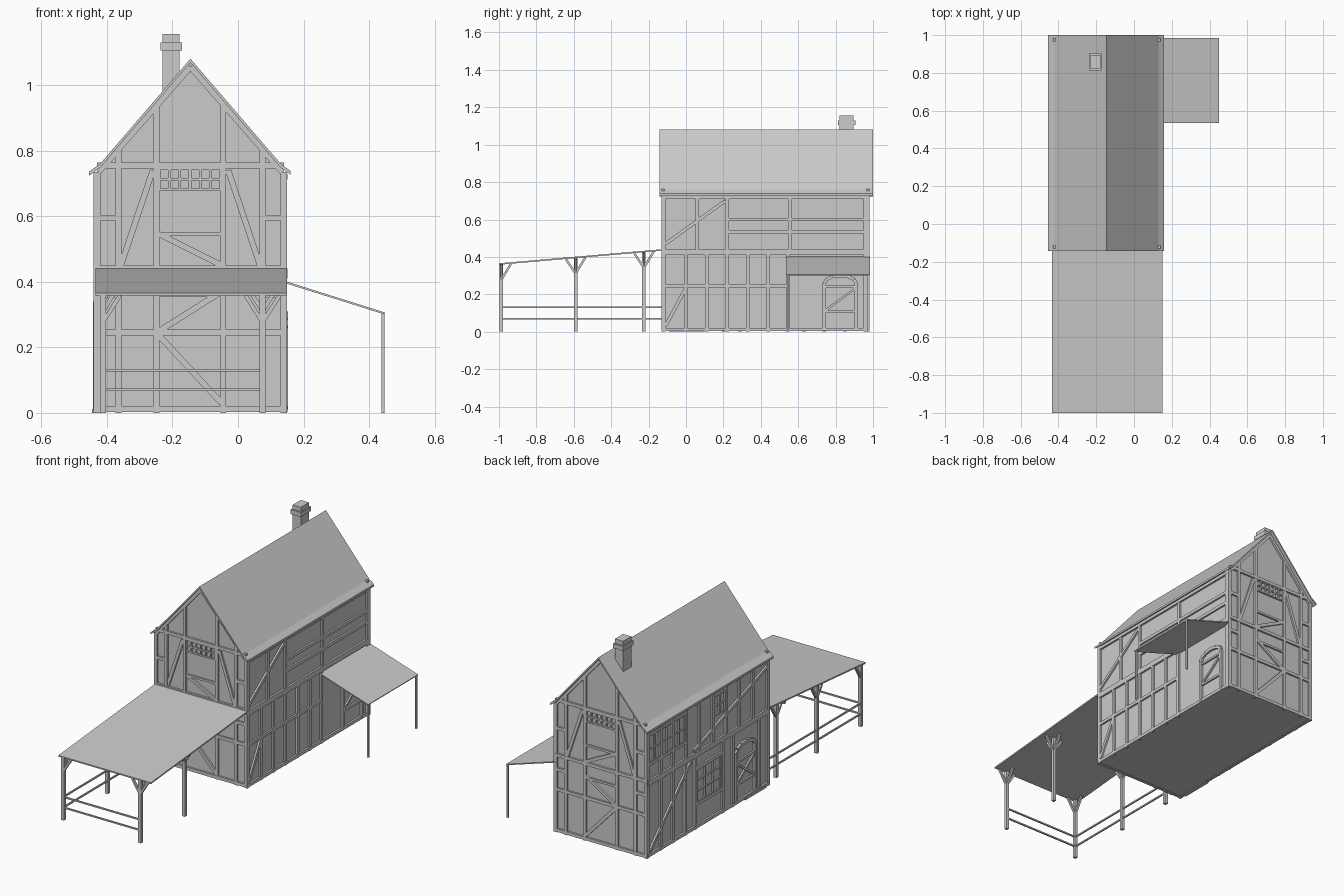
import bpy, bmesh, math
from mathutils import Vector, Matrix

if "Cube" in bpy.data.objects:
    bpy.data.objects.remove(bpy.data.objects["Cube"])

CX = -0.145  # ridge line


def finish(name, bm):
    bmesh.ops.recalc_face_normals(bm, faces=bm.faces)
    me = bpy.data.meshes.new(name)
    bm.to_mesh(me)
    bm.free()
    ob = bpy.data.objects.new(name, me)
    bpy.context.collection.objects.link(ob)
    return ob


def add_box(bm, lo, hi):
    lo, hi = Vector(lo), Vector(hi)
    m = Matrix.Translation((lo + hi) / 2) @ Matrix.Diagonal((*(hi - lo), 1))
    bmesh.ops.create_cube(bm, size=1, matrix=m)


def add_bar(bm, a, b, w, d, n):
    """Bar from a to b, w wide across, d thick along n."""
    a, b, n = Vector(a), Vector(b), Vector(n)
    t = (b - a).normalized()
    s = n.cross(t).normalized()
    n = t.cross(s)
    rot = Matrix((t, s, n)).transposed().to_4x4()
    m = Matrix.Translation((a + b) / 2) @ rot @ Matrix.Diagonal(((b - a).length, w, d, 1))
    bmesh.ops.create_cube(bm, size=1, matrix=m)


def prism(name, pts, y0, y1):
    bm = bmesh.new()
    f = bm.faces.new([bm.verts.new((x, y0, z)) for x, z in pts])
    r = bmesh.ops.extrude_face_region(bm, geom=[f])
    bmesh.ops.translate(bm, vec=(0, y1 - y0, 0),
                        verts=[v for v in r['geom'] if isinstance(v, bmesh.types.BMVert)])
    return finish(name, bm)


# walls and roof
prism("walls", [(-0.43, 0.005), (0.14, 0.005), (0.14, 0.735), (CX, 1.066), (-0.43, 0.735)], -0.12, 0.97)
outer = [(-0.455, 0.735), (-0.42, 0.76), (CX, 1.08), (0.13, 0.76), (0.16, 0.738)]
prism("main_roof", outer + [(x, z - 0.012) for x, z in reversed(outer)], -0.142, 1.0)

# chimney
bm = bmesh.new()
add_box(bm, (-0.23, 0.822, 0.93), (-0.178, 0.895, 1.155))
add_box(bm, (-0.237, 0.812, 1.105), (-0.171, 0.905, 1.13))
finish("chimney", bm)

# wall mapping: (u along wall, v up) to a point in space, with outward normal
MAPS = {
    "front": (lambda u, v: (u, -0.123, v), (0, -1, 0)),
    "back": (lambda u, v: (u, 0.973, v), (0, 1, 0)),
    "left": (lambda u, v: (-0.433, u, v), (-1, 0, 0)),
    "right": (lambda u, v: (0.143, u, v), (1, 0, 0)),
}


class Wall:
    def __init__(self, side):
        self.side, self.bm = side, bmesh.new()
        self.p, self.n = MAPS[side]

    def beam(self, u0, v0, u1, v1, w=0.018, d=0.014):
        add_bar(self.bm, self.p(u0, v0), self.p(u1, v1), w, d, self.n)

    def posts(self, us, v0, v1, **k):
        for u in us:
            self.beam(u, v0, u, v1, **k)

    def rails(self, vs, u0, u1, **k):
        for v in vs:
            self.beam(u0, v, u1, v, **k)

    def window(self, u0, u1, v0, v1, cols, rows):
        for i in range(cols + 1):
            u = u0 + (u1 - u0) * i / cols
            self.beam(u, v0, u, v1, 0.008, 0.011)
        for i in range(rows + 1):
            v = v0 + (v1 - v0) * i / rows
            self.beam(u0, v, u1, v, 0.008, 0.0105)

    def door(self, u0, u1, top):
        r, c = (u1 - u0) / 2, (u0 + u1) / 2
        self.posts([u0, u1], 0.01, top - 0.04, d=0.018)
        arc = [(c + r * math.cos(a), top - 0.04 + 0.04 * math.sin(a))
               for a in [math.pi * i / 6 for i in range(7)]]
        for q0, q1 in zip(arc, arc[1:]):
            self.beam(*q0, *q1, d=0.018)
        self.rails([0.11, 0.24], u0, u1, w=0.012)
        self.beam(u0, 0.11, u1, 0.235, w=0.012, d=0.012)

    def done(self):
        finish(self.side + "_timbers", self.bm)


def under(x):
    return 1.06 - 1.16 * abs(x - CX)


# front and back gable framing
for side in ("front", "back"):
    w = Wall(side)
    w.posts([-0.43, 0.14], 0.0, 0.735, w=0.02)
    w.rails([0.012, 0.44, 0.755], -0.43, 0.14, d=0.016)
    w.rails([0.245], -0.43, 0.14)
    for x in (-0.365, -0.248, -0.045, 0.075):
        w.beam(x, 0.0, x, under(x), d=0.0145)
    for a, b in ((-0.43, -0.365), (0.075, 0.14)):
        w.rails([0.595, 0.36], a, b)
    for s in (-1, 1):
        w.beam(CX + s * 0.115, 0.74, CX + s * 0.212, 0.45, d=0.0135)
        w.beam(CX + s * 0.28, 0.735, CX, 1.055, d=0.016)
    w.rails([0.545, 0.36], -0.248, -0.045, w=0.012)
    w.beam(-0.24, 0.545, -0.05, 0.45)
    w.beam(-0.24, 0.25, -0.05, 0.37)
    w.beam(-0.24, 0.235, -0.05, 0.03)
    w.window(-0.24, -0.053, 0.68, 0.745, 6, 2)
    w.done()

# right wall framing
w = Wall("right")
w.posts([-0.12, 0.96], 0.0, 0.735, w=0.022)
w.rails([0.012, 0.72], -0.12, 0.97, d=0.016)
w.rails([0.425], -0.12, 0.97, w=0.03, d=0.016)
w.posts([0.0, 0.11, 0.22, 0.33, 0.44, 0.545], 0.0, 0.43)
w.rails([0.245], -0.12, 0.545)
w.posts([0.06, 0.22, 0.555], 0.43, 0.72)
w.rails([0.535, 0.6], 0.22, 0.96)
w.beam(-0.11, 0.47, 0.21, 0.7)
w.beam(-0.11, 0.03, 0.0, 0.235)
w.door(0.74, 0.91, 0.3)
w.done()

# left wall framing
w = Wall("left")
w.posts([-0.12, 0.97], 0.0, 0.735, w=0.022)
w.rails([0.012, 0.72], -0.12, 0.97, d=0.016)
w.rails([0.425], -0.12, 0.97, w=0.03, d=0.016)
w.beam(0.95, 0.03, 0.58, 0.4)
w.posts([0.85, 0.74, 0.63, 0.54, 0.29, 0.2, -0.04], 0.0, 0.43, d=0.0135)
w.rails([0.14, 0.345], 0.29, 0.54)
w.window(0.31, 0.52, 0.15, 0.335, 3, 3)
w.door(0.0, 0.17, 0.33)
w.beam(0.0, 0.235, 0.17, 0.11, w=0.012, d=0.012)
w.posts([0.85, 0.74, 0.62, 0.5, 0.38, 0.26, 0.14, 0.02], 0.43, 0.72, d=0.0135)
w.rails([0.53], 0.62, 0.97)
w.beam(0.55, 0.45, -0.11, 0.68)
w.window(0.63, 0.96, 0.54, 0.69, 6, 2)
w.window(0.27, 0.37, 0.58, 0.69, 2, 2)
w.done()

# door step
bm = bmesh.new()
add_box(bm, (-0.445, -0.09, 0), (-0.42, 0.1, 0.012))
finish("door_step", bm)


# front porch
def porch_z(y):
    return 0.36 + (y + 1) / 0.87 * 0.075


bm = bmesh.new()
mid = (-1.0 - 0.12) / 2
add_bar(bm, (-0.1425, -1, porch_z(-1) + 0.002), (-0.1425, -0.115, porch_z(-0.115) + 0.002), 0.585, 0.008, (0, 0, 1))
finish("porch_roof", bm)

bm = bmesh.new()
XL, XR = -0.412, 0.075
for x, y in [(XL, -0.988), (XL, -0.59), (XL, -0.225), (XR, -0.988), (XR, -0.59)]:
    h = porch_z(y)
    add_box(bm, (x - 0.009, y - 0.009, 0), (x + 0.009, y + 0.009, h))
    for dx, dy in ((1, 0), (-1, 0), (0, 1), (0, -1)):
        if (dy < 0 and y < -0.9) or (dx < 0 and x < -0.3):
            continue
        e = Vector((x + 0.052 * dx, y + 0.052 * dy, 0))
        e.z = porch_z(e.y) - 0.003
        add_bar(bm, (x, y, h - 0.085), e, 0.012, 0.012, (dy, dx, 0))
finish("porch_posts", bm)

bm = bmesh.new()
for z in (0.07, 0.13):
    add_bar(bm, (XL, -0.988, z), (XR, -0.988, z), 0.008, 0.008, (0, 0, 1))
    add_bar(bm, (XL, -0.988, z), (XL, -0.12, z), 0.008, 0.008, (0, 0, 1))
finish("porch_rails", bm)

# side canopy
bm = bmesh.new()
add_bar(bm, (0.14, 0.76, 0.4), (0.448, 0.76, 0.303), 0.45, 0.006, (0, 0, 1))
for y in (0.545, 0.975):
    add_box(bm, (0.438, y - 0.005, 0), (0.447, y + 0.005, 0.304))
finish("side_canopy", bm)
